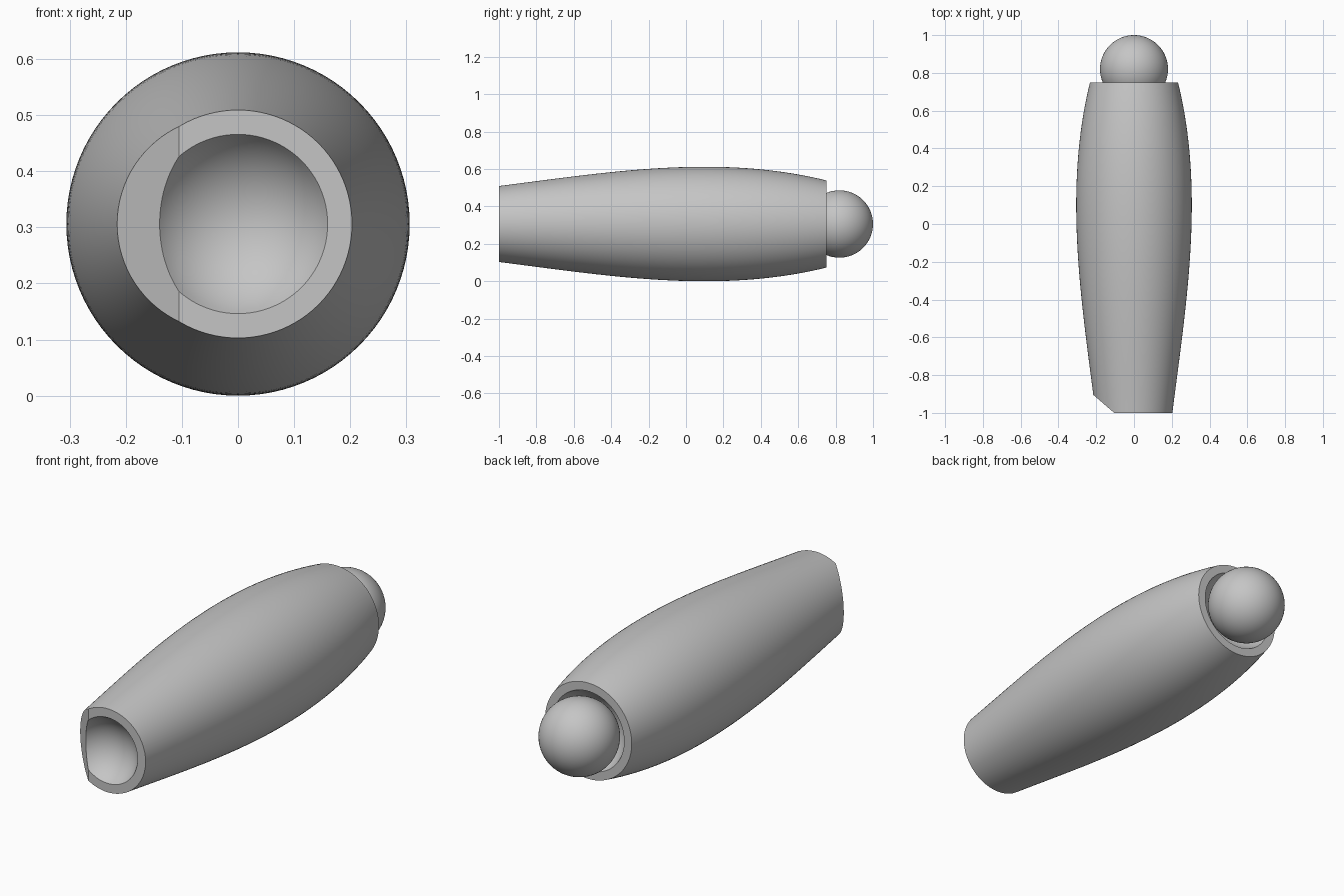
import bpy, bmesh, math
from mathutils import Vector

if "Cube" in bpy.data.objects:
    bpy.data.objects.remove(bpy.data.objects["Cube"])

AXIS_Z = 0.306   # height of the long axis
FRONT, BACK = -1.0, 0.75
BALL_Y, BALL_R = 0.82, 0.18

grey = bpy.data.materials.new("light_grey")
grey.diffuse_color = (0.56, 0.56, 0.56, 1)
grey.use_nodes = True
grey.node_tree.nodes["Principled BSDF"].inputs["Base Color"].default_value = grey.diffuse_color


def body_radius(y):
    t = y - 0.1
    return 0.306 - 0.14 * t**2 - 0.05 * t**3


def cup(centre, radius, rim_y, steps=14):
    """Spherical hollow as (y, r) points, from its deepest point out to the rim."""
    inward = 1 if centre < 0 else -1
    limit = math.acos((rim_y - centre) * inward / radius)
    return [(centre + inward * radius * math.cos(limit * i / steps),
             radius * math.sin(limit * i / steps)) for i in range(steps + 1)]


def finish(bm, name):
    mesh = bpy.data.meshes.new(name)
    bm.to_mesh(mesh)
    bm.free()
    obj = bpy.data.objects.new(name, mesh)
    bpy.context.collection.objects.link(obj)
    mesh.materials.append(grey)
    bpy.ops.object.select_all(action='DESELECT')
    obj.select_set(True)
    bpy.context.view_layer.objects.active = obj
    bpy.ops.object.shade_smooth_by_angle(angle=math.radians(25))
    return obj


# Barrel: turned profile with a shallow front socket and a deep back recess
steps = 40
skin = [FRONT + (BACK - FRONT) * i / steps for i in range(steps + 1)]
profile = cup(-1.085, 0.181, FRONT)
profile += [(y, body_radius(y)) for y in skin]
profile += reversed(cup(BALL_Y, 0.205, BACK))

bm = bmesh.new()
verts = [bm.verts.new((r, y, AXIS_Z)) for y, r in profile]
edges = [bm.edges.new(pair) for pair in zip(verts, verts[1:])]
bmesh.ops.spin(bm, geom=verts + edges, cent=(0, 0, AXIS_Z), axis=(0, 1, 0),
               angle=math.tau, steps=96)
bmesh.ops.remove_doubles(bm, verts=bm.verts[:], dist=1e-4)

# Slanted flat across the left of the front rim
cut = bmesh.ops.bisect_plane(bm, geom=bm.verts[:] + bm.edges[:] + bm.faces[:],
                             plane_co=Vector((-0.105, FRONT, AXIS_Z)),
                             plane_no=Vector((-0.095, -0.11, 0)).normalized(),
                             clear_outer=True)
rim = [e for e in cut["geom_cut"] if isinstance(e, bmesh.types.BMEdge)]
bmesh.ops.holes_fill(bm, edges=[e for e in rim if e.is_boundary], sides=0)
bmesh.ops.recalc_face_normals(bm, faces=bm.faces[:])
finish(bm, "barrel")

# Ball seated in the back recess
bm = bmesh.new()
bmesh.ops.create_uvsphere(bm, u_segments=64, v_segments=32, radius=BALL_R)
bmesh.ops.translate(bm, verts=bm.verts[:], vec=(0, BALL_Y, AXIS_Z))
finish(bm, "joint_ball")
